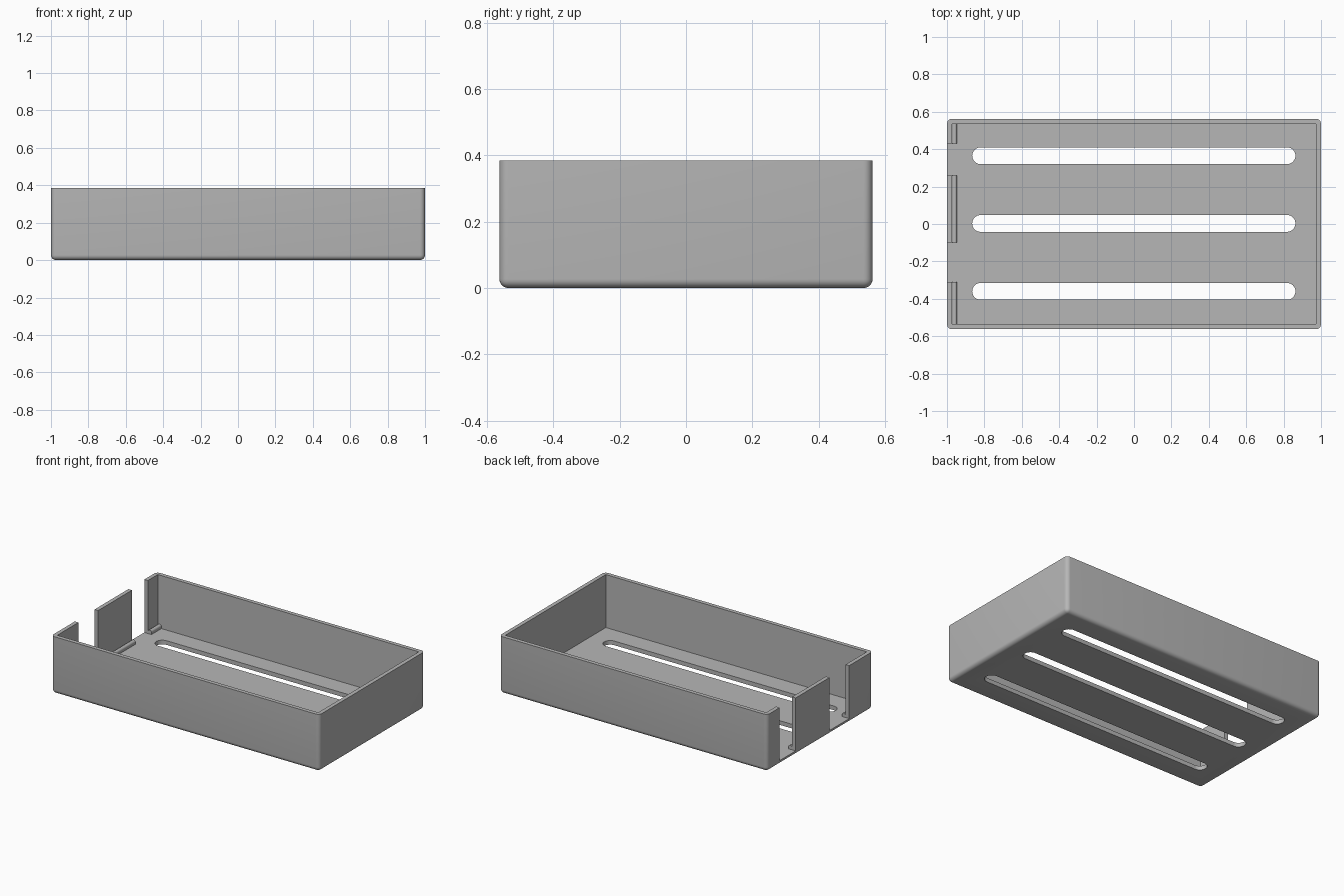
import bpy, bmesh, math

if "Cube" in bpy.data.objects:
    bpy.data.objects.remove(bpy.data.objects["Cube"])

L, W, H = 1.0, 0.5625, 0.385      # half length, half width, height
R, T, FLOOR = 0.027, 0.027, 0.028  # edge radius, wall and floor thickness
GAPS = [(-0.31, -0.10), (0.26, 0.43)]
BEADS = [(-W + T, -0.31), (-0.10, 0.26), (0.43, W - T)]

grey = bpy.data.materials.new("grey plastic")
grey.diffuse_color = (0.47, 0.47, 0.47, 1)
grey.use_nodes = True
grey.node_tree.nodes["Principled BSDF"].inputs["Base Color"].default_value = grey.diffuse_color


def add_object(name, bm):
    bmesh.ops.recalc_face_normals(bm, faces=bm.faces)
    mesh = bpy.data.meshes.new(name)
    bm.to_mesh(mesh)
    bm.free()
    mesh.materials.append(grey)
    ob = bpy.data.objects.new(name, mesh)
    bpy.context.collection.objects.link(ob)
    return ob


def prism(name, points, direction):
    """Extrude a closed 3D outline along a direction."""
    bm = bmesh.new()
    face = bm.faces.new([bm.verts.new(p) for p in points])
    out = bmesh.ops.extrude_face_region(bm, geom=[face])
    moved = [v for v in out["geom"] if isinstance(v, bmesh.types.BMVert)]
    bmesh.ops.translate(bm, verts=moved, vec=direction)
    return add_object(name, bm)


def activate(ob):
    bpy.ops.object.select_all(action='DESELECT')
    ob.select_set(True)
    bpy.context.view_layer.objects.active = ob


def cut(ob, cutter):
    cutter.hide_render = True
    mod = ob.modifiers.new("cut", 'BOOLEAN')
    mod.operation, mod.solver, mod.object = 'DIFFERENCE', 'EXACT', cutter
    activate(ob)
    bpy.ops.object.modifier_apply(modifier=mod.name)
    bpy.data.objects.remove(cutter)


# Tray body: block with rounded bottom and corner edges
bm = bmesh.new()
bmesh.ops.create_cube(bm, size=1)
for v in bm.verts:
    v.co = (v.co.x * 2 * L, v.co.y * 2 * W, (v.co.z + 0.5) * H)
edges = [e for e in bm.edges if min(v.co.z for v in e.verts) < 0.01]
bmesh.ops.bevel(bm, geom=edges, offset=R, segments=6, profile=0.5, affect='EDGES')
tray = add_object("tray", bm)

# Cavity outline with the two wall gaps running out through the left side
x, y = L - T, W - T
outline = [(-x, y), (x, y), (x, -y), (-x, -y)]
for a, b in GAPS:
    outline += [(-x, a), (-1.1, a), (-1.1, b), (-x, b)]
cut(tray, prism("cavity_cutter", [(px, py, FLOOR) for px, py in outline], (0, 0, 0.5)))

# Three long round-ended floor slots
for cy in (-0.36, 0.003, 0.365):
    r, pts = 0.045, []
    for cx, start in ((0.818, -90), (-0.82, 90)):
        for i in range(17):
            a = math.radians(start + i * 180 / 16)
            pts.append((cx + r * math.cos(a), cy + r * math.sin(a), -0.1))
    cut(tray, prism("slot_cutter", pts, (0, 0, 0.2)))

activate(tray)
bpy.ops.object.shade_smooth_by_angle(angle=math.radians(30))

# Rounded beads along the foot of the left wall pieces
for i, (a, b) in enumerate(BEADS):
    r = 0.0135
    pts = [(-x, a, FLOOR - 0.003), (-x + 2 * r, a, FLOOR - 0.003)]
    for k in range(13):
        t = math.pi * k / 12
        pts.append((-x + r + r * math.cos(t), a, FLOOR + r + r * math.sin(t)))
    bead = prism("bead_%d" % (i + 1), pts, (0, b - a, 0))
    activate(bead)
    bpy.ops.object.shade_smooth_by_angle(angle=math.radians(30))
